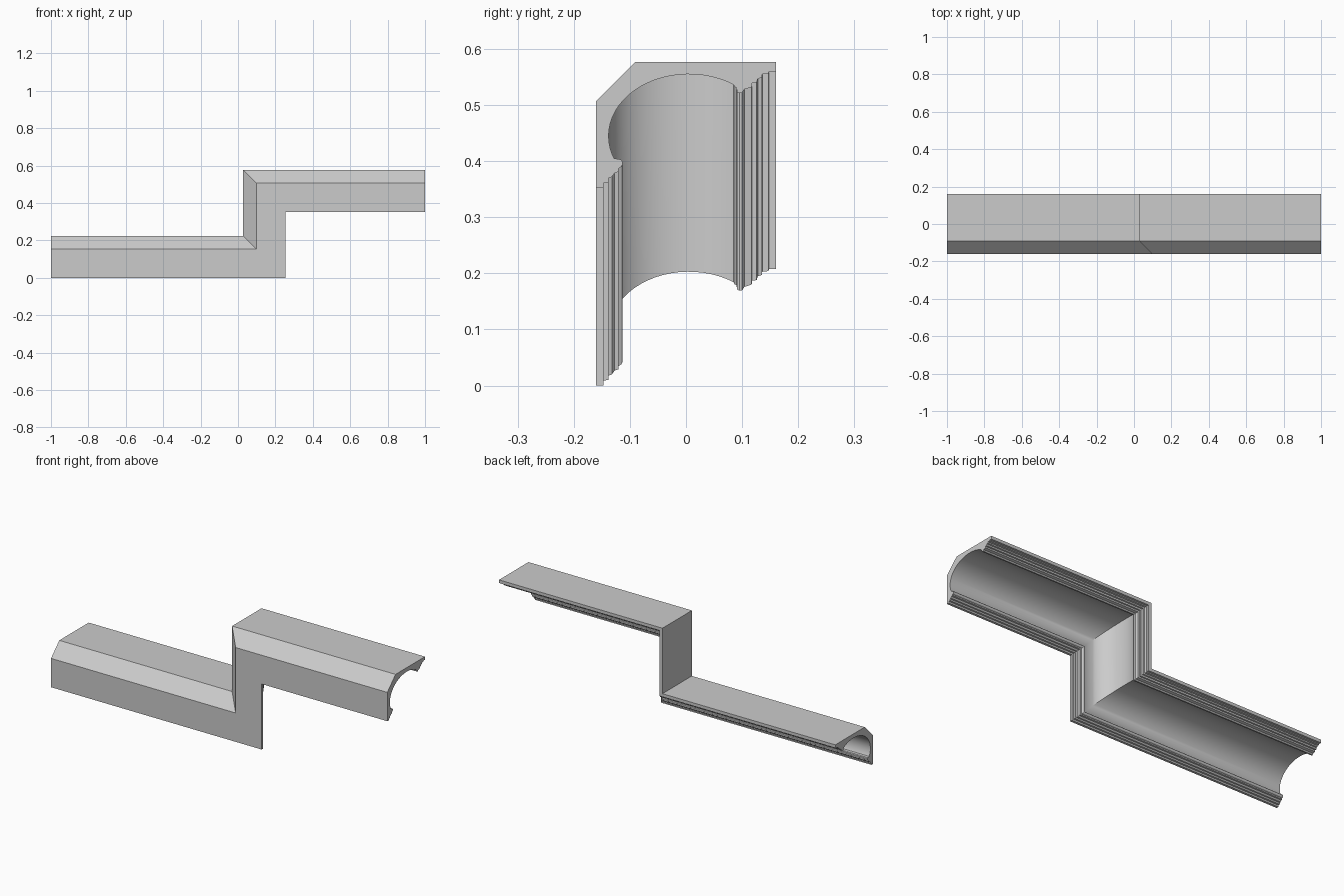
import bpy, bmesh, math

if "Cube" in bpy.data.objects:
    bpy.data.objects.remove(bpy.data.objects["Cube"])

# Cross-section as (y, d): d is the distance out from the lower lip
front_beads = [(-.16, 0), (-.147, 0), (-.147, .009), (-.138, .010), (-.138, .018),
               (-.132, .020), (-.127, .027), (-.120, .029), (-.120, .035),
               (-.115, .038), (-.113, .042), (-.113, .047), (-.116, .051), (-.128, .053)]
cove = []
for i in range(25):
    t = math.radians(198 - (198 - 56) * i / 24)
    cove.append((.005 + .143 * math.cos(t), .093 + .110 * math.sin(t)))
back_beads = [(.087, .180), (.090, .179), (.091, .171), (.095, .169), (.100, .170),
              (.104, .176), (.117, .180), (.118, .187), (.126, .188), (.128, .195),
              (.135, .197), (.136, .203), (.147, .204), (.148, .208), (.16, .208)]
outer = [(.16, .225), (-.09, .225), (-.16, .155)]
profile = front_beads + cove + back_beads + outer

# Stepped run: left end, two mitred corners, right end
LIP_X, RISE = .253, .352
stations = [lambda d: (-1, d),
            lambda d: (LIP_X - d, d),
            lambda d: (LIP_X - d, RISE + d),
            lambda d: (1, RISE + d)]

bm = bmesh.new()
rings = []
for place in stations:
    ring = []
    for y, d in profile:
        x, z = place(d)
        ring.append(bm.verts.new((x, y, z)))
    rings.append(ring)
n = len(profile)
for a, b in zip(rings, rings[1:]):
    for i in range(n):
        j = (i + 1) % n
        bm.faces.new((a[i], a[j], b[j], b[i]))
# End caps
bm.faces.new(rings[0])
bm.faces.new(rings[-1][::-1])
bmesh.ops.recalc_face_normals(bm, faces=bm.faces)

mesh = bpy.data.meshes.new("stepped_cove_molding")
bm.to_mesh(mesh)
bm.free()
molding = bpy.data.objects.new("stepped_cove_molding", mesh)
bpy.context.collection.objects.link(molding)

# Smooth the cove, keep the beads and mitres crisp
bpy.context.view_layer.objects.active = molding
molding.select_set(True)
bpy.ops.object.shade_smooth_by_angle(angle=math.radians(25))
